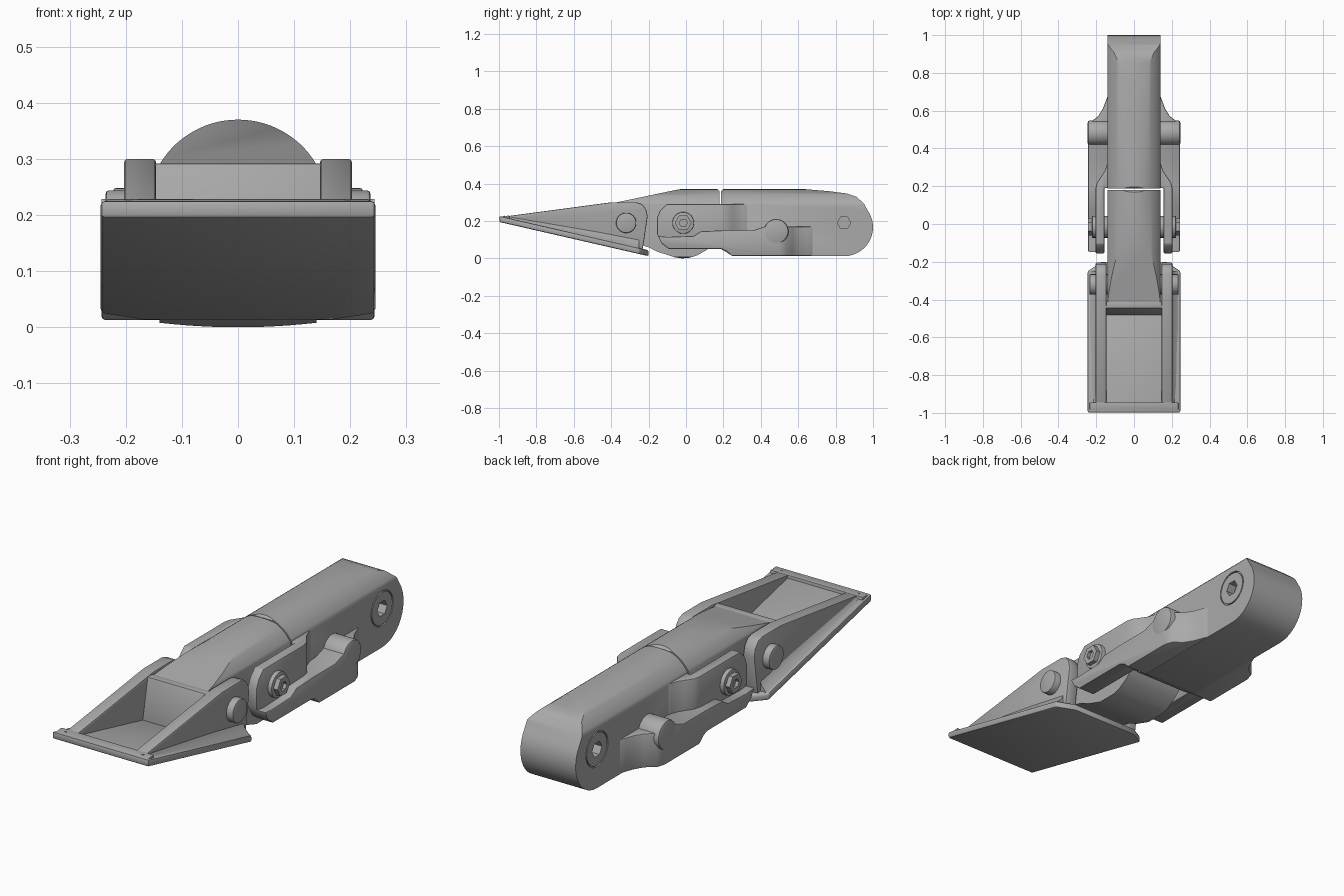
import bpy, bmesh, math
from mathutils import Vector

cube = bpy.data.objects.get("Cube")
if cube:
    bpy.data.objects.remove(cube)

grey = bpy.data.materials.new("plain grey")
grey.use_nodes = True
COLOUR = (0.4, 0.4, 0.4, 1)
grey.diffuse_color = COLOUR
grey.node_tree.nodes["Principled BSDF"].inputs["Base Color"].default_value = COLOUR


def apply(ob, kind, **settings):
    mod = ob.modifiers.new(kind.title(), kind)
    for key, value in settings.items():
        setattr(mod, key, value)
    bpy.ops.object.select_all(action='DESELECT')
    bpy.context.view_layer.objects.active = ob
    ob.select_set(True)
    bpy.ops.object.modifier_apply(modifier=mod.name)


def boolean(ob, other, operation):
    apply(ob, 'BOOLEAN', object=other, operation=operation, solver='EXACT')
    bpy.data.objects.remove(other)


def finish(ob, bevel=0.0):
    if bevel:
        apply(ob, 'BEVEL', width=bevel, segments=2, limit_method='ANGLE', angle_limit=math.radians(40))
    bpy.ops.object.select_all(action='DESELECT')
    bpy.context.view_layer.objects.active = ob
    ob.select_set(True)
    bpy.ops.object.shade_smooth_by_angle(angle=math.radians(35))
    return ob


def prism(name, outline, axis, lo, hi):
    """Extrude a 2D outline along one axis; the outline uses the other two in order."""
    bm = bmesh.new()
    rings = []
    for d in (lo, hi):
        ring = []
        for p in outline:
            co = list(p)
            co.insert(axis, d)
            ring.append(bm.verts.new(Vector(co)))
        rings.append(ring)
    a, b = rings
    bm.faces.new(a)
    bm.faces.new(b[::-1])
    for i in range(len(a)):
        j = (i + 1) % len(a)
        bm.faces.new((a[i], b[i], b[j], a[j]))
    bmesh.ops.recalc_face_normals(bm, faces=bm.faces)
    mesh = bpy.data.meshes.new(name)
    bm.to_mesh(mesh)
    bm.free()
    mesh.materials.append(grey)
    ob = bpy.data.objects.new(name, mesh)
    bpy.context.collection.objects.link(ob)
    return ob


def circle(y, z, r, n=40):
    return [(y + r * math.cos(math.tau * i / n), z + r * math.sin(math.tau * i / n)) for i in range(n)]


def arc(y, z, r, start, end, n=14):
    angles = [math.radians(start + (end - start) * i / n) for i in range(n + 1)]
    return [(y + r * math.cos(a), z + r * math.sin(a)) for a in angles]


def domed(name, side, bottom, sag):
    """Side outline crossed with a section that has an arched top."""
    half, radius, crown = 0.14, 0.1625, 0.37
    top = arc(0, crown - radius, radius, 30.5, 149.5, 28)
    base = [(-half + half * i / 6, bottom + sag * (1 - i / 6) ** 0 - sag * (1 - (1 - i / 6) ** 2))
            for i in range(13)]
    section = [(half, 0.29)] + top[1:-1] + [(-half, 0.29)] + base
    ob = prism(name, side, 0, -0.2, 0.2)
    boolean(ob, prism("section_cutter", section, 1, -1.2, 1.2), 'INTERSECT')
    return ob


# Rear segment with arched top and round end
rear_side = ([(0.187, 0.05), (0.25, 0.012), (0.84, 0.012)]
             + arc(0.845, 0.167, 0.155, -80, 35) + [(0.95, 0.295), (0.91, 0.33), (0.86, 0.347),
                                                    (0.76, 0.36), (0.64, 0.37), (0.197, 0.37), (0.187, 0.36)])
rear = domed("rear_segment", rear_side, 0.0, 0)
for s in (-1, 1):
    x = sorted((s * 0.132, s * 0.2))
    groove = prism("groove_cutter", circle(0.845, 0.19, 0.08), 0, *x)
    boolean(groove, prism("core_cutter", circle(0.845, 0.19, 0.074), 0, -0.3, 0.3), 'DIFFERENCE')
    boolean(rear, groove, 'DIFFERENCE')
    socket = sorted((s * 0.1, s * 0.2))
    boolean(rear, prism("socket_cutter", circle(0.845, 0.19, 0.036, 6), 0, *socket), 'DIFFERENCE')
finish(rear)

# Middle link, sloping down toward the claw
link_side = [(-0.42, 0.29), (-0.36, 0.302), (-0.06, 0.365), (-0.03, 0.37), (0.168, 0.37), (0.18, 0.358),
             (0.18, 0.16), (0.15, 0.08), (0.11, 0.045), (0.06, 0.016), (0.02, 0.004), (-0.02, 0.0),
             (-0.06, 0.006), (-0.15, 0.035), (-0.2, 0.06), (-0.42, 0.12)]
finish(domed("middle_link", link_side, 0.0, 0.008))

# Fork arms: a tall plate and a wider lower rail on each side
plate_side = [(-0.155, 0.13), (-0.13, 0.08), (-0.09, 0.05), (0.2, 0.05), (0.25, 0.013), (0.36, 0.013),
              (0.36, 0.29), (-0.105, 0.29), (-0.14, 0.255), (-0.155, 0.215)]
rail_side = [(-0.15, 0.12), (-0.13, 0.08), (-0.09, 0.05), (0.19, 0.05), (0.215, 0.04), (0.245, 0.013),
             (0.7, 0.013), (0.7, 0.17), (0.42, 0.17), (0.36, 0.15), (0.2, 0.15), (0.08, 0.145),
             (0.04, 0.12), (-0.1, 0.115)]
plate_top = [(0.157, -0.2), (0.203, -0.2), (0.203, 0.19), (0.196, 0.22), (0.175, 0.25),
             (0.155, 0.28), (0.145, 0.31), (0.135, 0.34), (0.1, 0.34), (0.1, 0.19), (0.157, 0.19)]
rail_top = [(0.157, -0.2), (0.243, -0.2), (0.243, 0.5), (0.23, 0.54), (0.19, 0.57), (0.165, 0.61),
            (0.15, 0.65), (0.135, 0.69), (0.1, 0.69), (0.1, 0.19), (0.157, 0.19)]


def flip(points, s):
    return [(s * x, y) for x, y in points]


for s, side in ((1, "left"), (-1, "right")):
    for name, profile, top in (("fork_plate", plate_side, plate_top), ("fork_rail", rail_side, rail_top)):
        part = prism(f"{side}_{name}", profile, 0, -0.4, 0.4)
        boolean(part, prism("plan_cutter", flip(top, s), 2, -0.2, 0.6), 'INTERSECT')
        finish(part, 0.006)

    # Stop pin, fork bolt and claw pin
    pin = prism(f"{side}_stop_pin", circle(0.482, 0.145, 0.066), 0, *sorted((s * 0.12, s * 0.245)))
    finish(pin, 0.01)
    washer = prism(f"{side}_bolt_washer", circle(-0.015, 0.19, 0.058), 0, *sorted((s * 0.13, s * 0.222)))
    finish(washer, 0.004)
    head = prism(f"{side}_bolt_head", circle(-0.015, 0.19, 0.045, 6), 0, *sorted((s * 0.2, s * 0.243)))
    boolean(head, prism("socket_cutter", circle(-0.015, 0.19, 0.022, 6), 0,
                        *sorted((s * 0.228, s * 0.3))), 'DIFFERENCE')
    finish(head)
    claw_pin = prism(f"{side}_claw_pin", circle(-0.32, 0.19, 0.054), 0, *sorted((s * 0.13, s * 0.236)))
    finish(claw_pin, 0.006)

    # Claw cheek
    cheek = prism(f"{side}_claw_cheek",
                  [(-0.985, 0.2), (-0.235, 0.03), (-0.225, 0.09), (-0.205, 0.225), (-0.213, 0.262),
                   (-0.235, 0.29), (-0.265, 0.3), (-0.4, 0.3), (-0.985, 0.222)],
                  0, *sorted((s * 0.146, s * 0.203)))
    finish(cheek, 0.006)

    # Sloped foot joining cheek to sole
    foot = prism(f"{side}_claw_foot", flip([(0.19, 0.0), (0.24, 0.0), (0.225, 0.018), (0.21, 0.035),
                                            (0.2, 0.06), (0.19, 0.06)], s), 1, -0.97, -0.25)
    for v in foot.data.vertices:
        v.co.z = v.co.z * (0.3 if v.co.y < -0.6 else 1) + 0.034 - 0.229 * (v.co.y + 0.2)
    finish(foot)

# Sloping claw sole
sole = prism("claw_sole", [(-0.245, -0.998), (0.245, -0.998), (0.245, -0.25), (0.17, -0.2),
                           (-0.17, -0.2), (-0.245, -0.25)], 2, 0.0, 0.032)
for v in sole.data.vertices:
    v.co.z += 0.012 - 0.229 * (v.co.y + 0.2)
finish(sole, 0.008)

# Claw lip and cross wall
lip = prism("claw_lip", [(-0.998, 0.2), (-0.945, 0.19), (-0.945, 0.229), (-0.992, 0.224)], 0, -0.235, 0.235)
finish(lip, 0.004)
wall = prism("claw_cross_wall", [(-0.485, 0.09), (-0.41, 0.08), (-0.41, 0.292), (-0.445, 0.292)],
             0, -0.15, 0.15)
finish(wall, 0.003)
